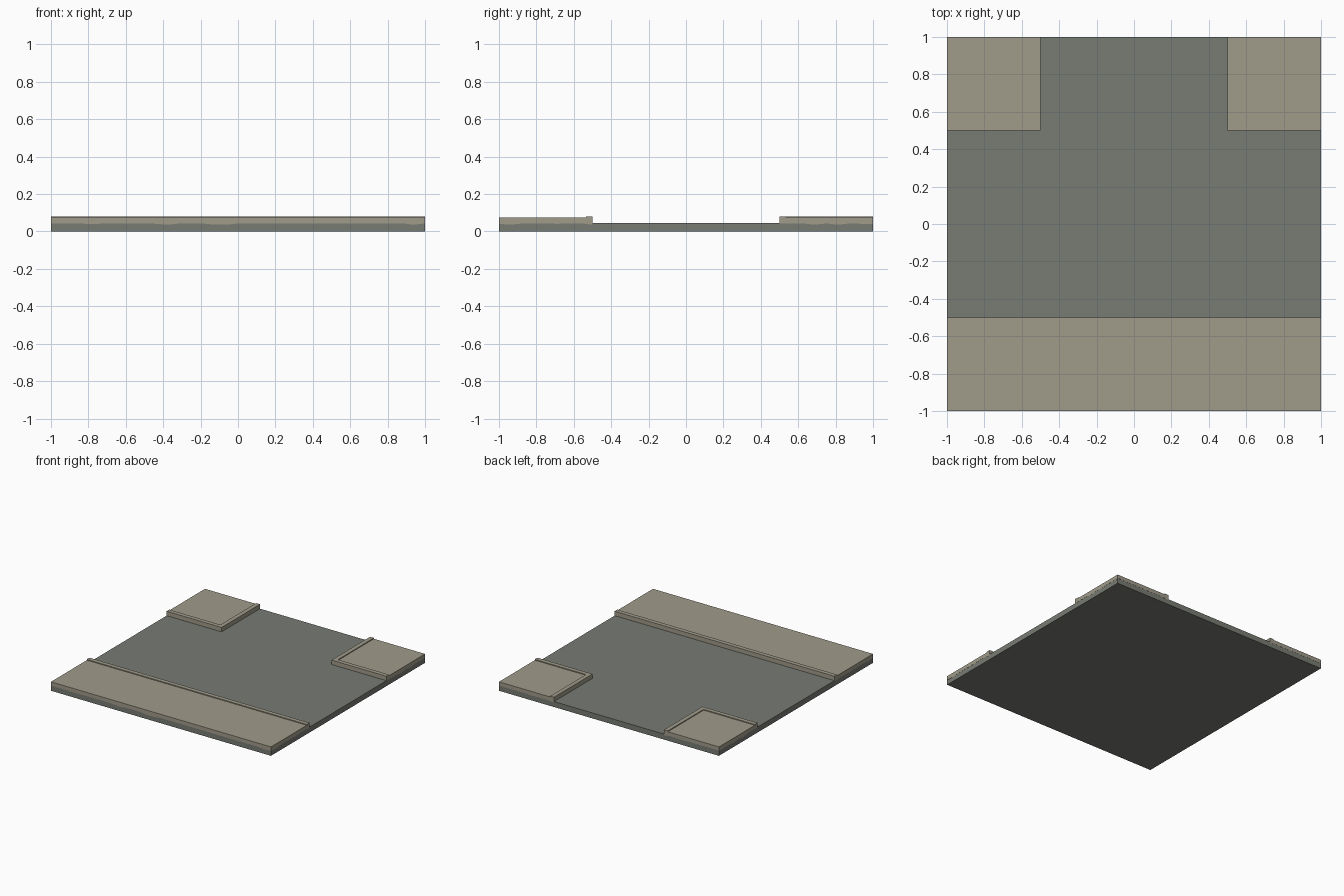
import bpy, bmesh, random

if "Cube" in bpy.data.objects:
    bpy.data.objects.remove(bpy.data.objects["Cube"])

random.seed(4)
ROAD_Z, PAVE_Z, CURB_Z, CURB_W = 0.045, 0.074, 0.081, 0.035
E = 0.999  # base edge, just inside the pavement's worn rim


def material(name, rgb):
    m = bpy.data.materials.new(name)
    m.diffuse_color = (*rgb, 1)
    m.use_nodes = True
    m.node_tree.nodes["Principled BSDF"].inputs["Base Color"].default_value = m.diffuse_color
    return m


asphalt = material("asphalt grey", (0.188, 0.200, 0.172))
stone = material("pavement stone", (0.352, 0.328, 0.254))


def finish(bm, name, mat, mirror=False):
    bmesh.ops.recalc_face_normals(bm, faces=bm.faces)
    me = bpy.data.meshes.new(name)
    bm.to_mesh(me)
    bm.free()
    me.materials.append(mat)
    ob = bpy.data.objects.new(name, me)
    bpy.context.collection.objects.link(ob)
    if mirror:
        ob.modifiers.new("Mirror", 'MIRROR').use_clip = False
    return ob


def prism(name, outline, z0, z1, mat, mirror=False):
    """Extrude a flat xy outline from z0 to z1."""
    bm = bmesh.new()
    f = bm.faces.new([bm.verts.new((x, y, z0)) for x, y in outline])
    ext = bmesh.ops.extrude_face_region(bm, geom=[f], use_keep_orig=True)
    for v in ext["geom"]:
        if isinstance(v, bmesh.types.BMVert):
            v.co.z = z1
    return finish(bm, name, mat, mirror)


def rect(x0, x1, y0, y1):
    return [(x0, y0), (x1, y0), (x1, y1), (x0, y1)]


def worn_rim(name, place, a, b, mirror=False):
    """Thin strip with an uneven lower edge, hanging over the slab side."""
    bm = bmesh.new()
    n = round((b - a) / 0.0625)
    rows = []
    for i in range(n + 1):
        t = a + (b - a) * i / n
        low = ROAD_Z - random.choice((0.001, 0.002, 0.002, 0.004, 0.009))
        rows.append([bm.verts.new(place(t, d, z)) for d, z in
                     ((E - 0.002, low), (1, low), (1, ROAD_Z), (E - 0.002, ROAD_Z))])
    for p, q in zip(rows, rows[1:]):
        for k in range(4):
            j = (k + 1) % 4
            bm.faces.new((p[k], p[j], q[j], q[k]))
    bm.faces.new(rows[0])
    bm.faces.new(rows[-1])
    finish(bm, name, stone, mirror)


# Road slab
prism("road_slab", rect(-E, E, -E, E), 0, ROAD_Z, asphalt)

# Front pavement strip with its curb
c = 0.5 + CURB_W
prism("front_pavement", rect(-1, 1, -1, -c), ROAD_Z, PAVE_Z, stone)
prism("front_curb", rect(-1, 1, -c, -0.5), ROAD_Z, CURB_Z, stone)

# Back corner pavements with L-shaped curbs
prism("corner_pavement", rect(c, 1, c, 1), ROAD_Z, PAVE_Z, stone, True)
prism("corner_curb", [(0.5, 0.5), (1, 0.5), (1, c), (c, c), (c, 1), (0.5, 1)],
      ROAD_Z, CURB_Z, stone, True)

# Uneven pavement edges on the outer sides
worn_rim("front_rim", lambda t, d, z: (t, -d, z), -1, 1)
worn_rim("front_side_rim", lambda t, d, z: (d, t, z), -1, -0.5, True)
worn_rim("back_side_rim", lambda t, d, z: (d, t, z), 0.5, 1, True)
worn_rim("back_rim", lambda t, d, z: (t, d, z), 0.5, 1, True)
